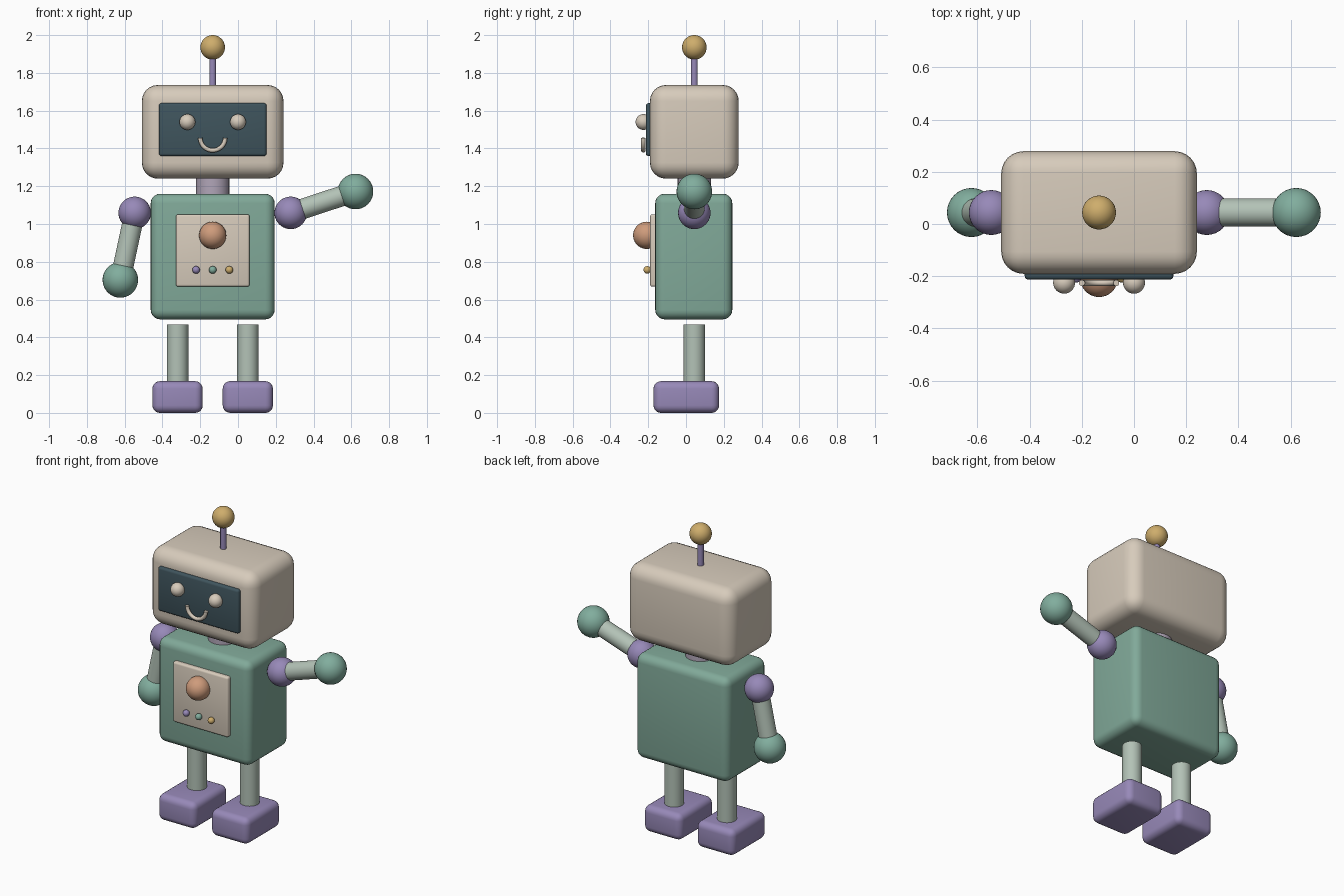
import bpy
from math import pi, cos, sin
from mathutils import Vector

if "Cube" in bpy.data.objects:
    bpy.data.objects.remove(bpy.data.objects["Cube"])

CX, CY = -0.134, 0.044   # body axis


def mat(name, r, g, b):
    m = bpy.data.materials.new(name)
    m.diffuse_color = (r, g, b, 1)
    m.use_nodes = True
    m.node_tree.nodes["Principled BSDF"].inputs["Base Color"].default_value = m.diffuse_color
    return m


CREAM = mat("cream", 0.68, 0.60, 0.50)
GREEN = mat("green", 0.22, 0.40, 0.32)
HAND = mat("hand_green", 0.22, 0.42, 0.34)
PALE = mat("pale_green", 0.45, 0.54, 0.47)
PURPLE = mat("purple", 0.31, 0.25, 0.48)
LILAC = mat("lilac_grey", 0.44, 0.38, 0.48)
GOLD = mat("gold", 0.62, 0.42, 0.15)
DARK = mat("dark_slate", 0.05, 0.09, 0.11)
ORANGE = mat("orange", 0.62, 0.33, 0.20)


def finish(name, m):
    ob = bpy.context.object
    ob.name = name
    ob.data.materials.append(m)
    bpy.ops.object.shade_smooth_by_angle()
    return ob


def box(name, lo, hi, bevel, m, segments=5):
    lo, hi = Vector(lo), Vector(hi)
    bpy.ops.mesh.primitive_cube_add(size=1, location=(lo + hi) / 2)
    ob = bpy.context.object
    ob.scale = hi - lo
    bpy.ops.object.transform_apply(location=False, rotation=False, scale=True)
    mod = ob.modifiers.new("bevel", 'BEVEL')
    mod.width, mod.segments = bevel, segments
    bpy.ops.object.modifier_apply(modifier="bevel")
    return finish(name, m)


def ball(name, loc, r, m):
    bpy.ops.mesh.primitive_uv_sphere_add(segments=32, ring_count=20, radius=r, location=loc)
    return finish(name, m)


def rod(name, a, b, r, m):
    a, b = Vector(a), Vector(b)
    bpy.ops.mesh.primitive_cylinder_add(vertices=32, radius=r, depth=(b - a).length, location=(a + b) / 2)
    bpy.context.object.rotation_euler = (b - a).to_track_quat('Z', 'Y').to_euler()
    return finish(name, m)


# Head, neck and antenna
box("head", (CX - 0.375, -0.191, 1.24), (CX + 0.375, 0.279, 1.736), 0.085, CREAM, 6)
rod("neck", (CX, CY, 1.12), (CX, CY, 1.28), 0.088, LILAC)
rod("antenna_rod", (CX, CY, 1.71), (CX, CY, 1.92), 0.018, PURPLE)
ball("antenna_tip", (CX, CY, 1.935), 0.065, GOLD)

# Face
box("face_screen", (CX - 0.285, -0.213, 1.36), (CX + 0.285, -0.17, 1.64), 0.014, DARK, 3)
for side, s in (("left", -1), ("right", 1)):
    ball(side + "_eye", (CX + s * 0.134, -0.225, 1.54), 0.042, CREAM)

# Smile: half ring swept from a curve
curve = bpy.data.curves.new("smile", 'CURVE')
curve.dimensions = '3D'
curve.bevel_depth, curve.bevel_resolution, curve.use_fill_caps = 0.012, 3, True
line = curve.splines.new('POLY')
N = 24
line.points.add(N)
for i, p in enumerate(line.points):
    a = pi + pi * i / N
    p.co = (CX + 0.066 * cos(a), -0.226, 1.456 + 0.066 * sin(a), 1)
smile = bpy.data.objects.new("smile", curve)
bpy.context.collection.objects.link(smile)
curve.materials.append(CREAM)

# Torso with chest panel and buttons
box("torso", (CX - 0.328, -0.163, 0.495), (CX + 0.328, 0.245, 1.16), 0.05, GREEN)
box("chest_panel", (CX - 0.195, -0.19, 0.668), (CX + 0.195, -0.14, 1.051), 0.012, CREAM, 3)
ball("chest_button", (CX, -0.208, 0.94), 0.072, ORANGE)
for i, m in enumerate((PURPLE, HAND, GOLD)):
    ball(f"small_button_{i + 1}", (CX + (i - 1) * 0.088, -0.205, 0.757), 0.02, m)

# Arms: one hanging, one waving
for side, shoulder, hand in (("left", (-0.547, CY, 1.059), (-0.623, CY, 0.704)),
                             ("right", (0.279, CY, 1.059), (0.622, CY, 1.172))):
    ball(side + "_shoulder", shoulder, 0.086, PURPLE)
    rod(side + "_arm", shoulder, hand, 0.054, PALE)
    ball(side + "_hand", hand, 0.094, HAND)

# Legs and feet
for side, s in (("left", -1), ("right", 1)):
    x = CX + s * 0.186
    rod(side + "_leg", (x, CY, 0.12), (x, CY, 0.468), 0.057, PALE)
    box(side + "_foot", (x - 0.133, -0.172, 0), (x + 0.133, 0.175, 0.168), 0.04, PURPLE)
